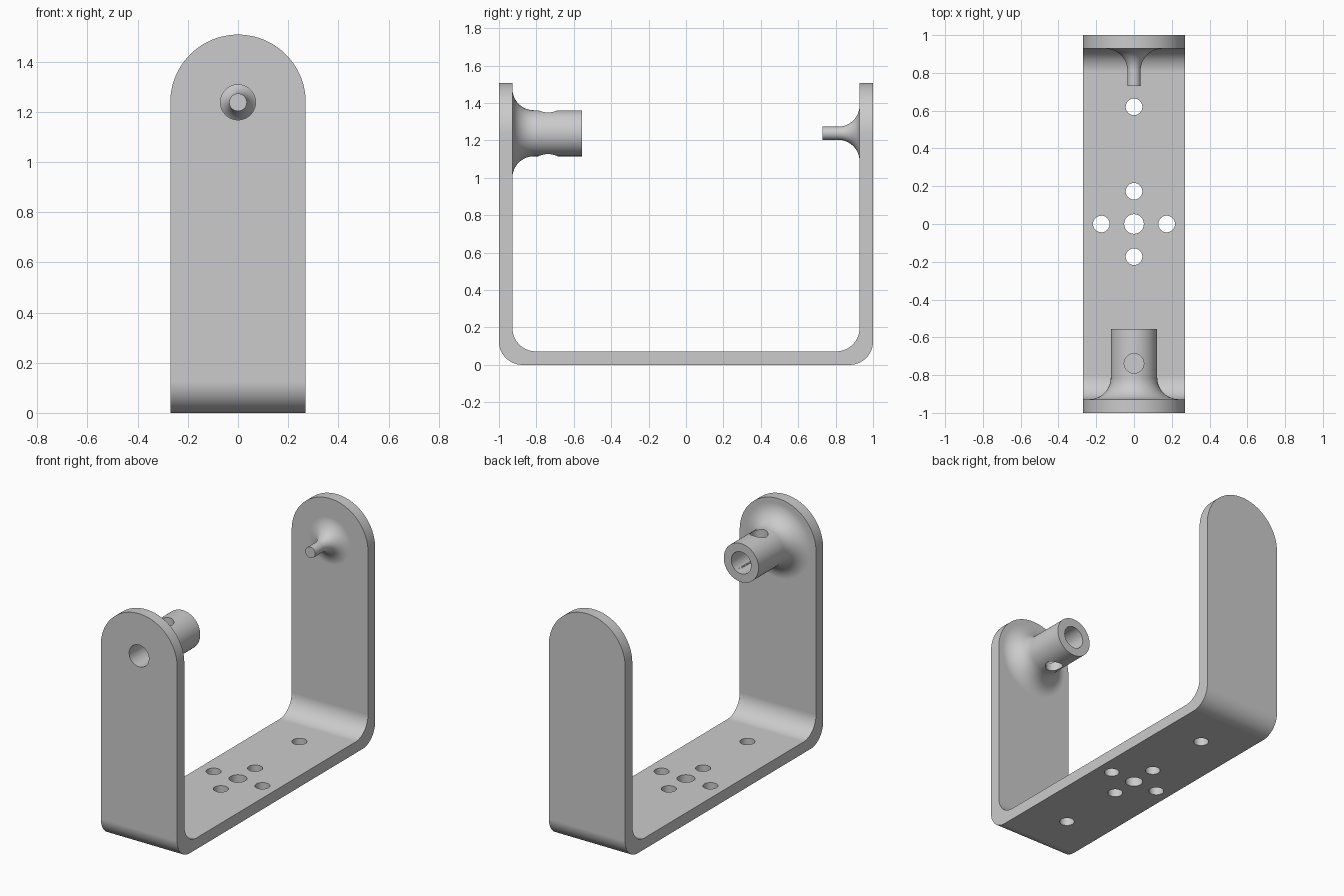
import bpy, bmesh, math
from mathutils import Vector

cube = bpy.data.objects.get("Cube")
if cube:
    bpy.data.objects.remove(cube, do_unlink=True)

HALF_W, AXIS_Z, WALL, BEND, FILLET = 0.27, 1.238, 0.072, 0.125, 0.115
INNER = 1 - WALL

grey = bpy.data.materials.new("plain grey")
grey.use_nodes = True
grey.diffuse_color = (0.6, 0.6, 0.6, 1)
grey.node_tree.nodes["Principled BSDF"].inputs["Base Color"].default_value = (0.6, 0.6, 0.6, 1)


def finish(bm, name):
    bmesh.ops.remove_doubles(bm, verts=bm.verts, dist=1e-5)
    bmesh.ops.recalc_face_normals(bm, faces=bm.faces)
    mesh = bpy.data.meshes.new(name)
    bm.to_mesh(mesh)
    bm.free()
    mesh.materials.append(grey)
    obj = bpy.data.objects.new(name, mesh)
    bpy.context.collection.objects.link(obj)
    return obj


def arc(cx, cy, r, start, end, steps=16):
    angles = [math.radians(start + (end - start) * i / steps) for i in range(steps + 1)]
    return [(cx + r * math.cos(a), cy + r * math.sin(a)) for a in angles]


def prism(name, points, direction):
    bm = bmesh.new()
    face = bm.faces.new([bm.verts.new(p) for p in points])
    new = bmesh.ops.extrude_face_region(bm, geom=[face])["geom"]
    bmesh.ops.translate(bm, vec=direction, verts=[v for v in new if isinstance(v, bmesh.types.BMVert)])
    return finish(bm, name)


def turned(name, profile, steps=64):
    """Revolve (radius, y) points about the pivot axis."""
    bm = bmesh.new()
    verts = [bm.verts.new((r, y, AXIS_Z)) for r, y in profile]
    edges = [bm.edges.new(pair) for pair in zip(verts, verts[1:])]
    bmesh.ops.spin(bm, geom=verts + edges, cent=(0, 0, AXIS_Z), axis=(0, 1, 0),
                   angle=math.tau, steps=steps)
    return finish(bm, name)


def rod(name, x, y, z0, z1, r):
    ring = [(px, py, z0) for px, py in arc(x, y, r, 0, 360, 48)[:-1]]
    return prism(name, ring, Vector((0, 0, z1 - z0)))


def combine(target, other, operation):
    mod = target.modifiers.new("combine", "BOOLEAN")
    mod.operation, mod.solver, mod.object = operation, "EXACT", other
    bpy.context.view_layer.objects.active = target
    bpy.ops.object.modifier_apply(modifier=mod.name)
    bpy.data.objects.remove(other, do_unlink=True)


# Bent strap: U-shaped side profile, trimmed to round-topped arms
top, inner_bend = 1.7, INNER - BEND
half = arc(1 - BEND, BEND, BEND, -90, 0) + [(1, top), (INNER, top)]
half += arc(inner_bend, WALL + BEND, BEND, 0, -90)
outer = half[:19]
inner = half[18:]
right_side = outer[:-1] + inner
left_side = [(-y, z) for y, z in reversed(right_side)]
bracket = prism("u_bracket", [(-0.4, y, z) for y, z in right_side + left_side], Vector((0.8, 0, 0)))
outline = [(-HALF_W, -0.1), (HALF_W, -0.1)] + arc(0, AXIS_Z, HALF_W, 0, 180, 48)
combine(bracket, prism("outline", [(x, -1.2, z) for x, z in outline], Vector((0, 2.4, 0))), "INTERSECT")


# Filleted studs on the inside of both arms
def stud(name, side, radius, tip):
    curve = arc(radius + FILLET, INNER - FILLET, FILLET, 90, 180)
    points = [(0, INNER + 0.03), (radius + FILLET, INNER + 0.03)] + curve + [(radius, tip), (0, tip)]
    return turned(name, [(r, side * y) for r, y in points])


combine(bracket, stud("hollow_boss", -1, 0.123, 0.557), "UNION")
combine(bracket, stud("pivot_pin", 1, 0.035, 0.73), "UNION")

# Bore through the front arm and boss, with a vertical cross hole
combine(bracket, turned("bore", [(0, -1.1), (0.07, -1.1), (0.07, -0.4), (0, -0.4)]), "DIFFERENCE")
combine(bracket, rod("cross_hole", 0, -0.738, 1, 1.48, 0.052), "DIFFERENCE")

# Mounting holes in the base
holes = [(0, 0, 0.052)]
for s in (-1, 1):
    holes += [(s * 0.173, 0, 0.044), (0, s * 0.173, 0.044), (0, s * 0.62, 0.044)]
for x, y, r in holes:
    combine(bracket, rod("base_hole", x, y, -0.1, 0.2, r), "DIFFERENCE")

# Smooth rounds, crisp edges
bpy.ops.object.select_all(action="DESELECT")
bracket.select_set(True)
bpy.context.view_layer.objects.active = bracket
bpy.ops.object.shade_smooth_by_angle(angle=math.radians(30))
weighted = bracket.modifiers.new("even shading", "WEIGHTED_NORMAL")
weighted.keep_sharp = True
